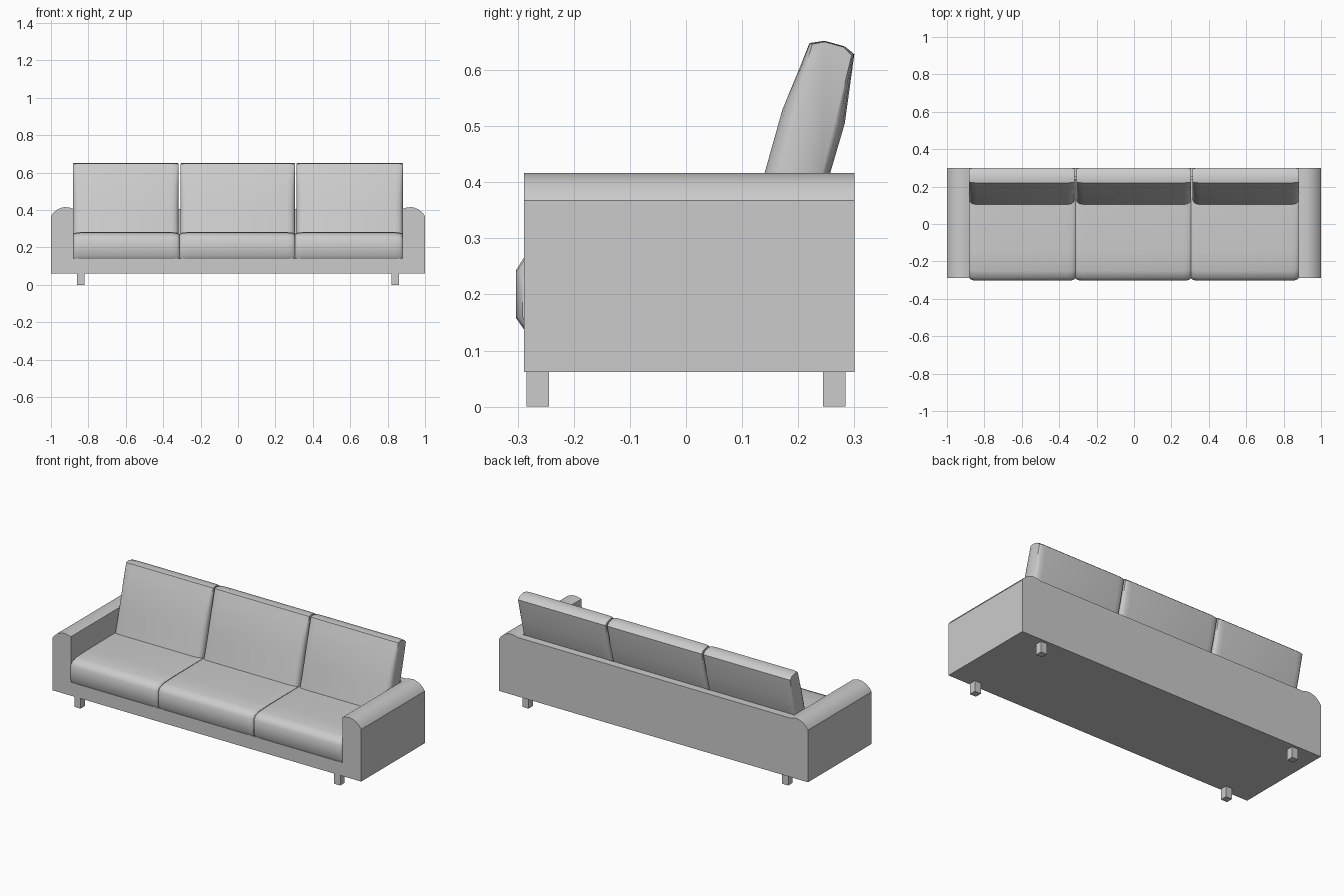
import bpy, bmesh
from mathutils import Vector

if "Cube" in bpy.data.objects:
    bpy.data.objects.remove(bpy.data.objects["Cube"])


def finish(name, bm, angle=None):
    bmesh.ops.recalc_face_normals(bm, faces=bm.faces)
    mesh = bpy.data.meshes.new(name)
    bm.to_mesh(mesh)
    bm.free()
    ob = bpy.data.objects.new(name, mesh)
    bpy.context.collection.objects.link(ob)
    if angle:
        smooth(ob, angle)
    return ob


def smooth(ob, angle):
    bpy.ops.object.select_all(action='DESELECT')
    ob.select_set(True)
    bpy.context.view_layer.objects.active = ob
    bpy.ops.object.shade_smooth_by_angle(angle=angle)


def loft(name, sections, angle=None):
    """Skin a list of closed rings of 3D points and cap both ends."""
    bm = bmesh.new()
    rings = [[bm.verts.new(p) for p in ring] for ring in sections]
    n = len(rings[0])
    for a, b in zip(rings, rings[1:]):
        for i in range(n):
            j = (i + 1) % n
            bm.faces.new((a[i], a[j], b[j], b[i]))
    bm.faces.new(rings[0])
    bm.faces.new(rings[-1][::-1])
    return finish(name, bm, angle)


def box(name, lo, hi):
    ring = [(lo[0], lo[1]), (hi[0], lo[1]), (hi[0], hi[1]), (lo[0], hi[1])]
    return loft(name, [[(x, y, z) for x, y in ring] for z in (lo[2], hi[2])])


def cushion(name, x0, x1, full, end):
    """Extrude a (y, z) profile along x, easing into a thinner profile at each end."""
    def ring(x, t):
        return [(x, *Vector(e).lerp(Vector(f), t)) for e, f in zip(end, full)]
    steps = [(0, 0), (0.006, 0.45), (0.017, 0.8), (0.04, 1)]
    rings = [ring(x0 + d, t) for d, t in steps]
    rings += [ring(x1 - d, t) for d, t in reversed(steps)]
    return loft(name, rings, 0.8)


# Body: outline with rounded arm tops, hollowed to leave arms, back and base
arm = [(1, 0.062), (1, 0.367), (0.988, 0.384), (0.968, 0.402), (0.945, 0.412),
       (0.925, 0.416), (0.9, 0.413), (0.88, 0.407)]
outline = arm + [(-x, z) for x, z in reversed(arm)]
body = loft("sofa_body", [[(x, y, z) for x, z in outline] for y in (-0.289, 0.3)])
well = box("well_cutter", (-0.88, -0.5, 0.14), (0.88, 0.255, 0.8))
well.hide_render = True
cut = body.modifiers.new("well", 'BOOLEAN')
cut.operation = 'DIFFERENCE'
cut.solver = 'EXACT'
cut.object = well
bpy.context.view_layer.objects.active = body
bpy.ops.object.modifier_apply(modifier=cut.name)
bpy.data.objects.remove(well)
smooth(body, 0.5)

# Seat cushions: rounded front edge
seat = [(0.24, 0.138), (-0.289, 0.138), (-0.303, 0.158), (-0.303, 0.243), (-0.288, 0.267),
        (-0.25, 0.279), (-0.15, 0.282), (0.05, 0.281), (0.24, 0.277)]
seat_end = [(0.24, 0.138), (-0.28, 0.138), (-0.291, 0.16), (-0.291, 0.238), (-0.276, 0.258),
            (-0.24, 0.268), (-0.15, 0.272), (0.05, 0.273), (0.24, 0.273)]

# Back cushions: leaning, bulged front and back
back = [(0.098, 0.26), (0.117, 0.33), (0.14, 0.416), (0.172, 0.53), (0.203, 0.605), (0.22, 0.648),
        (0.247, 0.652), (0.283, 0.642), (0.3, 0.628), (0.283, 0.505), (0.257, 0.416), (0.205, 0.26)]
back_end = [(0.122, 0.26), (0.145, 0.33), (0.167, 0.416), (0.193, 0.53), (0.213, 0.605), (0.225, 0.646),
            (0.247, 0.65), (0.28, 0.641), (0.295, 0.626), (0.266, 0.505), (0.242, 0.416), (0.198, 0.26)]

for side, s, b in (("left", (-0.88, -0.314), (-0.881, -0.318)),
                   ("middle", (-0.312, 0.304), (-0.308, 0.304)),
                   ("right", (0.306, 0.88), (0.314, 0.881))):
    cushion(f"{side}_seat_cushion", *s, seat, seat_end)
    cushion(f"{side}_back_cushion", *b, back, back_end)

# Four square legs
for xn, x in (("left", -0.841), ("right", 0.841)):
    for yn, y in (("front", -0.264), ("back", 0.264)):
        box(f"{yn}_{xn}_leg", (x - 0.02, y - 0.02, 0), (x + 0.02, y + 0.02, 0.064))
